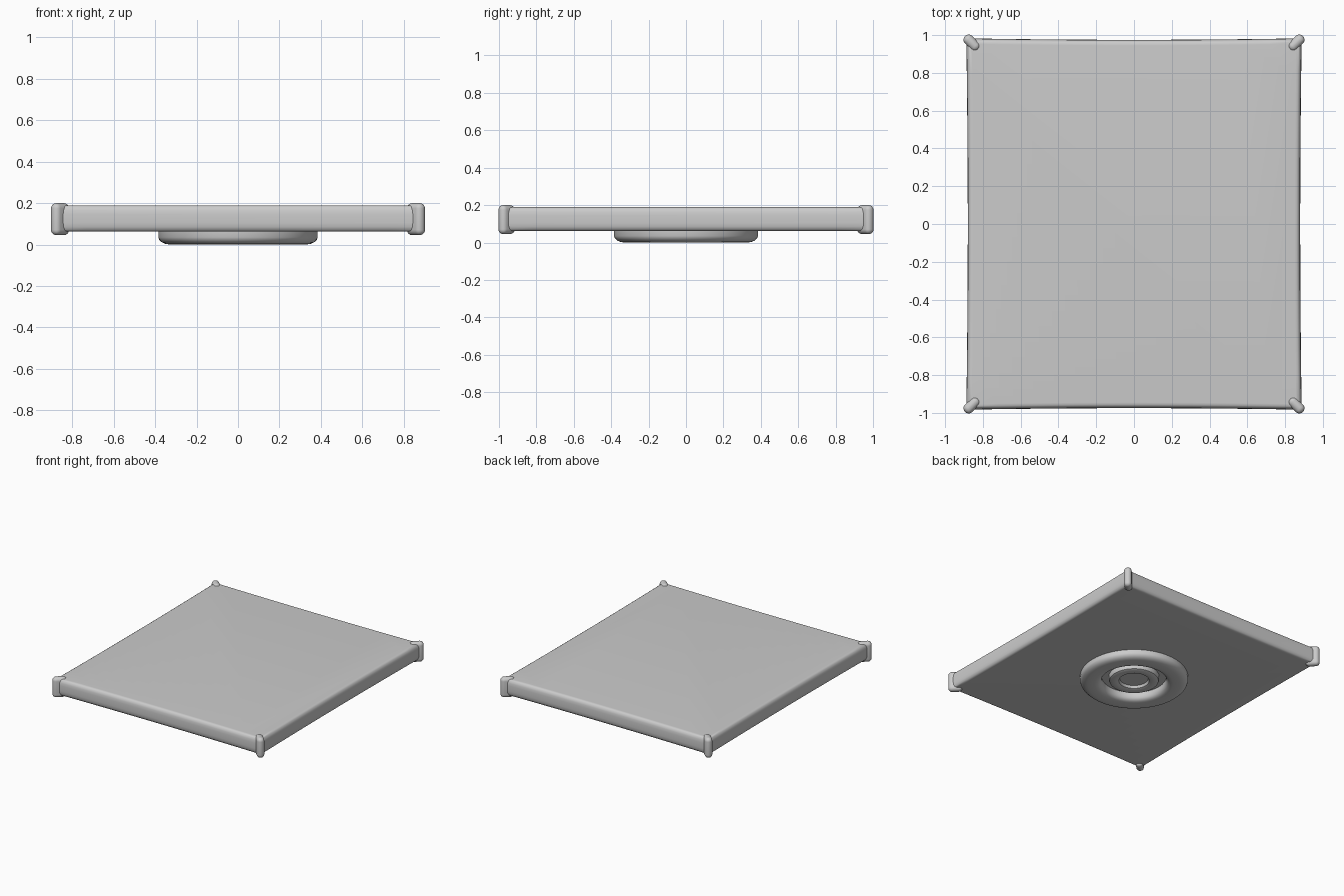
import bpy, bmesh
from math import sin, cos, pi

if "Cube" in bpy.data.objects:
    bpy.data.objects.remove(bpy.data.objects["Cube"])


def make_object(name, bm, angle=40):
    bmesh.ops.remove_doubles(bm, verts=bm.verts, dist=1e-5)
    bmesh.ops.recalc_face_normals(bm, faces=bm.faces)
    mesh = bpy.data.meshes.new(name)
    bm.to_mesh(mesh)
    bm.free()
    ob = bpy.data.objects.new(name, mesh)
    bpy.context.collection.objects.link(ob)
    bpy.ops.object.select_all(action='DESELECT')
    bpy.context.view_layer.objects.active = ob
    ob.select_set(True)
    bpy.ops.object.shade_smooth_by_angle(angle=angle * pi / 180)
    return ob


def loft(bm, rings):
    rings = [[bm.verts.new(p) for p in ring] for ring in rings]
    for a, b in zip(rings, rings[1:]):
        n = len(a)
        for i in range(n):
            bm.faces.new((a[i], a[(i + 1) % n], b[(i + 1) % n], b[i]))
    return rings


def outline(inset, z, hx=0.888, hy=0.983, bow=0.008, n=12):
    # rectangle whose sides bow very slightly inwards
    x, y = hx - inset, hy - inset
    pts = []
    for i in range(4 * n):
        side, t = i // n, -1 + 2 * (i % n) / n
        d = bow * (1 - t * t)
        pts.append([(t * x, -y + d, z), (x - d, t * y, z),
                    (-t * x, y - d, z), (-x + d, -t * y, z)][side])
    return pts


# Flat tray slab with rounded rim
bm = bmesh.new()
profile = [(0.03, 0.062), (0.018, 0.063), (0.008, 0.07), (0.002, 0.085), (0, 0.105),
           (0, 0.145), (0.002, 0.165), (0.008, 0.181), (0.018, 0.188), (0.03, 0.189)]
rings = loft(bm, [outline(*p) for p in profile])
bm.faces.new(rings[0])
bm.faces.new(rings[-1])
make_object("tray_slab", bm)


# Turned parts of the base under the slab
def lathe(name, prof, n=64):
    bm = bmesh.new()
    rings = loft(bm, [[(r * cos(2 * pi * i / n), r * sin(2 * pi * i / n), z)
                       for i in range(n)] for r, z in prof])
    if prof[-1][0] < 0.12:
        bm.faces.new(rings[-1])
    make_object(name, bm)


lathe("base_ring", [(0.385, 0.065), (0.385, 0.035), (0.38, 0.022), (0.367, 0.01),
                    (0.35, 0.003), (0.33, 0), (0.28, 0), (0.26, 0.003),
                    (0.245, 0.01), (0.235, 0.022), (0.23, 0.04), (0.23, 0.065)])
lathe("base_inner_ring", [(0.18, 0.065), (0.18, 0.04), (0.174, 0.026), (0.16, 0.02),
                          (0.125, 0.02), (0.108, 0.026), (0.1, 0.045),
                          (0.095, 0.045), (0.09, 0.045)])

# Rounded diagonal corner caps
for sx, label in ((-1, "left"), (1, "right")):
    for sy, side in ((-1, "front"), (1, "back")):
        bm = bmesh.new()
        bmesh.ops.create_cube(bm, size=1)
        bmesh.ops.scale(bm, vec=(0.1, 0.054, 0.155), verts=bm.verts)
        bmesh.ops.bevel(bm, geom=list(bm.edges), offset=0.026, segments=6,
                        profile=0.5, affect='EDGES')
        cap = make_object(f"corner_cap_{side}_{label}", bm)
        cap.location = (sx * 0.859, sy * 0.959, 0.1225)
        cap.rotation_euler.z = sx * sy * pi / 4
